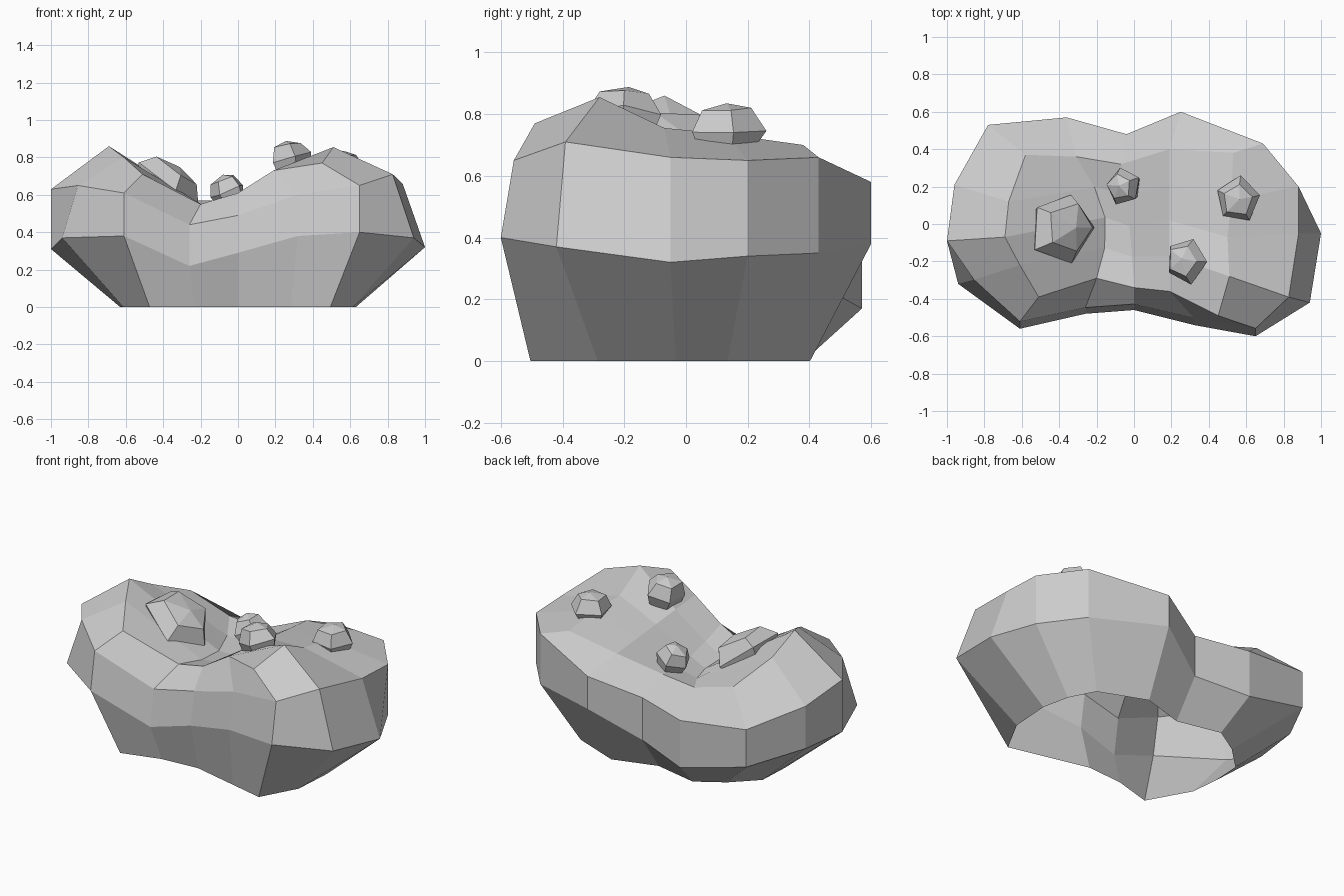
import bpy, math, random
from mathutils import Vector, Matrix

if "Cube" in bpy.data.objects:
    bpy.data.objects.remove(bpy.data.objects["Cube"])

random.seed(4)


def add_mesh(name, verts, faces):
    me = bpy.data.meshes.new(name)
    me.from_pydata([tuple(v) for v in verts], [], faces)
    me.update()
    ob = bpy.data.objects.new(name, me)
    bpy.context.collection.objects.link(ob)
    return ob


# Boulder waist outline, counter-clockwise from the right: x, y, waist z, shoulder z
outline = [
    (1.0, -.05, .32, .66), (.88, .20, .34, .65), (.69, .43, .35, .66), (.25, .60, .38, .58),
    (-.04, .48, .22, .48), (-.36, .57, .17, .46), (-.78, .53, .27, .50), (-.96, .21, .31, .57),
    (-1.0, -.09, .31, .63), (-.94, -.32, .37, .65), (-.61, -.56, .38, .61), (-.26, -.48, .22, .44),
    (0, -.46, .29, .49), (.32, -.54, .38, .60), (.65, -.60, .40, .65), (.94, -.42, .37, .71)]
# Top rim: two raised lobes with a valley between
rim = [
    (.50, -.07, .755), (.52, .13, .735), (.53, .38, .70), (.19, .40, .66),
    (-.07, .32, .57), (-.31, .36, .57), (-.58, .37, .65), (-.67, .12, .76),
    (-.69, -.07, .86), (-.61, -.22, .80), (-.51, -.39, .71), (-.20, -.29, .55),
    (0, -.34, .61), (.19, -.36, .73), (.45, -.49, .77), (.51, -.28, .855)]
n = len(rim)


def base_point(x, y, z1, z2):
    fx = 1 - .37 * abs(x)
    fy = .67 if y > 0 else .68 if abs(x) > .9 else .84
    if x < -.7 and y > .4:      # tighter back left corner
        fx, fy = .61, .53
    return Vector((x * fx, y * fy, 0))


def shoulder_point(x, y, z1, z2):
    inset = .88 if x > .9 else .91 if (y < -.2 and abs(x) > .7) else 1
    return Vector((x * inset, y * (.93 if y < -.2 else 1), z2))


verts = [base_point(*p) for p in outline]
verts += [Vector(p[:3]) for p in outline]
verts += [shoulder_point(*p) for p in outline]
verts += [Vector(p) for p in rim]
faces = [(r * n + k, r * n + (k + 1) % n, (r + 1) * n + (k + 1) % n, (r + 1) * n + k)
         for r in range(3) for k in range(n)]

# Top surface: a 5 x 5 grid bounded by the rim, interior interpolated front to back
R = 3 * n
grid = {}
for i in range(5):
    grid[i, 0], grid[i, 4] = R + 10 + i, R + 6 - i
for j, (l, r) in enumerate([(9, 15), (8, 0), (7, 1)], 1):
    grid[0, j], grid[4, j] = R + l, R + r
sag = {1: (.10, .04), 2: (.01, .045), 3: (0, 0)}
for i in range(1, 4):
    for j in range(1, 4):
        p = verts[grid[i, 0]].lerp(verts[grid[i, 4]], j / 4)
        p += Vector((sag[i][0], 0, -sag[i][1])) * math.sin(math.pi * j / 4)
        grid[i, j] = len(verts)
        verts.append(p)
faces += [(grid[i, j], grid[i + 1, j], grid[i + 1, j + 1], grid[i, j + 1])
          for i in range(4) for j in range(4)]
add_mesh("boulder", verts, faces)


# Small faceted stones resting on top
def stone(name, center, size, turn, tilt, sides=5):
    pts, fcs = [], []
    for rad, z in [(.75, -.9), (1, -.1), (.68, .72)]:
        for k in range(sides):
            a = 2 * math.pi * k / sides
            q = rad * random.uniform(.95, 1.08)
            pts.append(Vector((q * math.cos(a), q * math.sin(a), z + random.uniform(-.1, .1))))
    pts.append(Vector((.08, 0, 1)))
    top = len(pts) - 1
    for r in range(2):
        for k in range(sides):
            m = (k + 1) % sides
            fcs.append((r * sides + k, r * sides + m, (r + 1) * sides + m, (r + 1) * sides + k))
    fcs += [(2 * sides + k, 2 * sides + (k + 1) % sides, top) for k in range(sides)]
    fcs.append(tuple(range(sides))[::-1])
    mat = (Matrix.Translation(center) @ Matrix.Rotation(tilt, 4, 'Y')
           @ Matrix.Diagonal((*size, 1)) @ Matrix.Rotation(turn, 4, 'Z'))
    add_mesh(name, [mat @ p for p in pts], fcs)


stone("stone_large", (-.38, -.02, .675), (.21, .19, .10), 0, .6)
stone("stone_valley", (-.06, .20, .63), (.10, .10, .08), .5, -.35)
stone("stone_front", (.275, -.195, .80), (.115, .125, .09), 1.2, -.25)
stone("stone_right", (.555, .13, .755), (.122, .122, .08), .2, 0)
